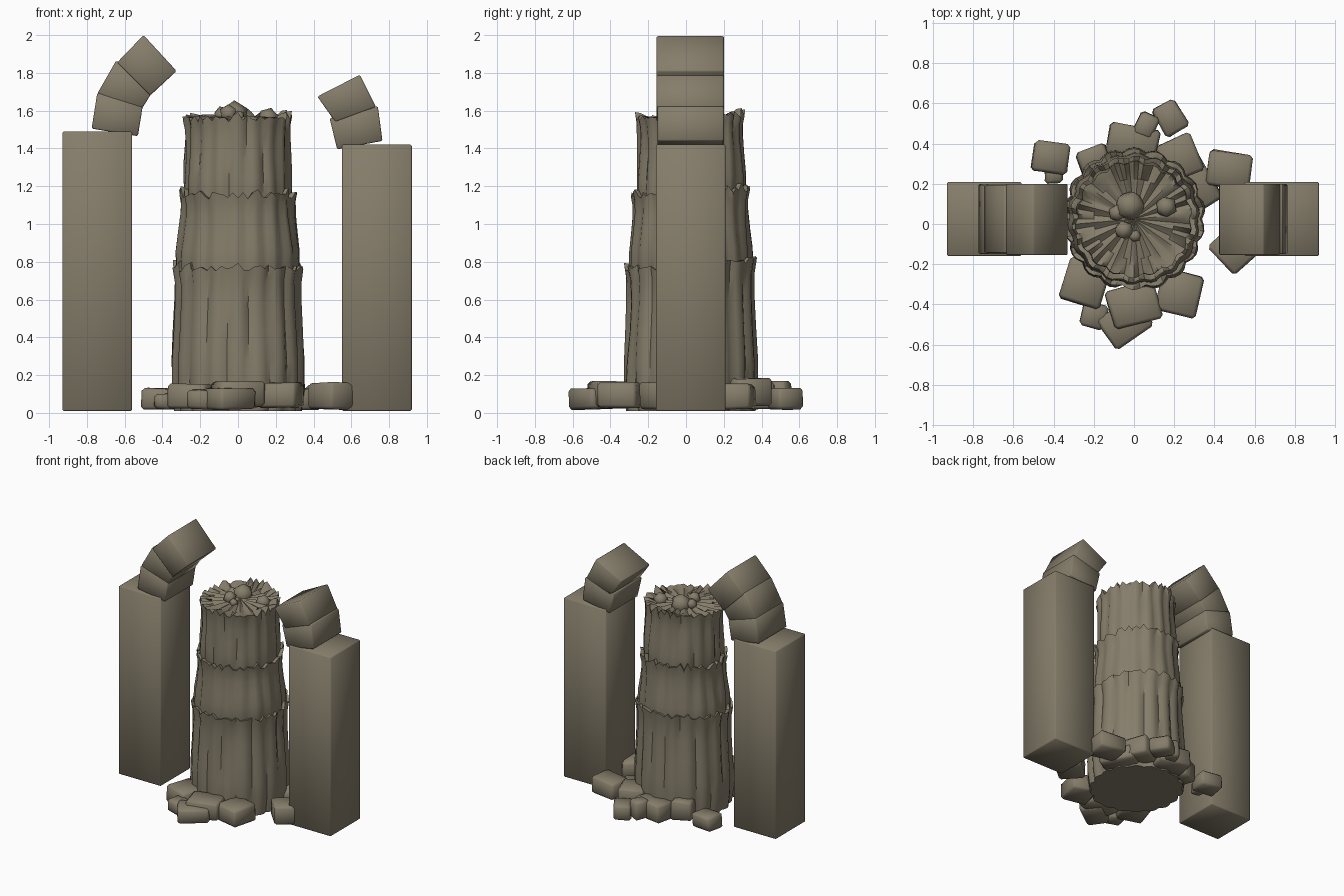
import bpy, bmesh, math, random
from mathutils import Matrix, Vector

if "Cube" in bpy.data.objects:
    bpy.data.objects.remove(bpy.data.objects["Cube"])

random.seed(7)
stone = bpy.data.materials.new("weathered stone")
stone.diffuse_color = (0.235, 0.205, 0.145, 1)
stone.use_nodes = True
stone.node_tree.nodes["Principled BSDF"].inputs["Base Color"].default_value = stone.diffuse_color


def finish(name, bm, bevel=0.0, angle=None):
    bmesh.ops.recalc_face_normals(bm, faces=bm.faces[:])
    me = bpy.data.meshes.new(name)
    bm.to_mesh(me)
    bm.free()
    me.materials.append(stone)
    ob = bpy.data.objects.new(name, me)
    bpy.context.collection.objects.link(ob)
    me.polygons.foreach_set("use_smooth", [True] * len(me.polygons))
    if bevel:
        m = ob.modifiers.new("worn edges", 'BEVEL')
        m.width, m.segments, m.limit_method = bevel, 1, 'NONE'
    if angle:
        bpy.context.view_layer.objects.active = ob
        ob.select_set(True)
        bpy.ops.object.shade_smooth_by_angle(angle=math.radians(angle))
        ob.select_set(False)
    return ob


def block(name, outline, y0, y1, bevel=0.007):
    """Stone block: front (x, z) outline extruded along y."""
    bm = bmesh.new()
    front = [bm.verts.new((x, y0, z)) for x, z in outline]
    back = [bm.verts.new((x, y1, z)) for x, z in outline]
    n = len(outline)
    bm.faces.new(front)
    bm.faces.new(back[::-1])
    for i in range(n):
        j = (i + 1) % n
        bm.faces.new((front[i], back[i], back[j], front[j]))
    return finish(name, bm, bevel)


# side pillars
block("left_pillar", [(-.93, .01), (-.56, .01), (-.56, 1.49), (-.93, 1.49)], -.16, .21)
block("right_pillar", [(.55, .01), (.92, .01), (.92, 1.42), (.55, 1.42)], -.16, .21)

# broken arch stones
block("left_arch_lower", [(-.775, 1.505), (-.53, 1.465), (-.505, 1.62), (-.745, 1.695)], -.15, .20)
block("left_arch_middle", [(-.745, 1.69), (-.515, 1.60), (-.425, 1.745), (-.645, 1.865)], -.145, .195)
block("left_arch_upper", [(-.64, 1.855), (-.465, 1.68), (-.325, 1.81), (-.50, 2.0)], -.155, .20)
block("right_arch_lower", [(.525, 1.395), (.765, 1.44), (.74, 1.625), (.485, 1.56)], -.15, .20)
block("right_arch_upper", [(.515, 1.54), (.73, 1.62), (.645, 1.79), (.42, 1.675)], -.155, .20)

# fluted tower tiers with ragged rims
CX, CY, SEG, LOBES = 0.0, 0.025, 72, 18


def tier(name, z0, z1, r0, r1, inner, cap, jag, back_rise, phase, lip):
    bm = bmesh.new()
    teeth = [random.uniform(-1, 1) for _ in range(SEG // 2)]
    wob = [random.uniform(-.008, .008) for _ in range(LOBES)]

    def ring(t, r, extra):
        out = []
        for i in range(SEG):
            a = 2 * math.pi * i / SEG
            lobe = abs(math.sin(a * LOBES / 2 + phase)) - .6
            rr = r + .02 * lobe + wob[(i * LOBES // SEG) % LOBES] * math.sin(t * 5 + i // 4)
            k = teeth[i // 2] if i % 2 == 0 else -.5 * teeth[i // 2] - .3
            top = z1 + jag * k + back_rise * max(0, math.sin(a)) + extra
            out.append(bm.verts.new((CX + rr * math.cos(a), CY + rr * math.sin(a),
                                     z0 + (top - z0) * t if t < 1 else top)))
        return out

    rings = [ring(0, r0 - .01, 0)]
    for t in (.15, .35, .55, .75, .9):
        rings.append(ring(t, r0 + (r1 - r0) * t + .007 * math.sin(t * 6), 0))
    rings.append(ring(1, r1 + lip, 0))
    rings.append(ring(1, r1 - .025, -.005))
    for lo, hi in zip(rings, rings[1:]):
        for i in range(SEG):
            j = (i + 1) % SEG
            bm.faces.new((lo[i], lo[j], hi[j], hi[i]))
    # pleated cap and flat base
    low = [bm.verts.new((CX + inner * math.cos(2 * math.pi * i / SEG),
                         CY + inner * math.sin(2 * math.pi * i / SEG),
                         cap + .012 * math.sin(math.pi * i / 2))) for i in range(SEG)]
    mid = bm.verts.new((CX, CY, cap + .015))
    for i in range(SEG):
        j = (i + 1) % SEG
        bm.faces.new((rings[-1][i], rings[-1][j], low[j], low[i]))
        bm.faces.new((low[i], low[j], mid))
    bm.faces.new(rings[0][::-1])
    return finish(name, bm, angle=45)


tier("tower_lower_tier", .01, .775, .345, .335, .27, .75, .03, .05, 0, .008)
tier("tower_middle_tier", .70, 1.165, .318, .305, .25, 1.13, .035, .03, .4, .004)
tier("tower_upper_tier", 1.08, 1.57, .278, .278, .20, 1.555, .03, .02, .2, .004)

# pebbles on the tower top
for i, (x, y, z, r) in enumerate([(-.02, .09, 1.575, .08), (.16, .085, 1.56, .057), (-.085, .055, 1.58, .045),
                                  (-.05, -.03, 1.585, .05), (.005, -.06, 1.57, .032)]):
    bm = bmesh.new()
    bmesh.ops.create_icosphere(bm, subdivisions=1, radius=r,
                               matrix=Matrix.Translation((x, y, z)) @ Matrix.Rotation(i, 4, 'X'))
    finish(f"top_pebble_{i + 1}", bm)

# fallen rubble around the base: x, y, width, depth, turn, bottom, top
rubble = [(-.415, .33, .18, .15, -8, .02, .13), (-.40, .25, .09, .10, 0, .02, .10),
          (-.01, .405, .25, .17, -12, .02, .16), (.18, .53, .13, .16, 30, .02, .13),
          (.06, .49, .10, .12, -25, .03, .17), (.475, .265, .22, .18, -9, .02, .15),
          (.23, .33, .18, .20, 25, .04, .18), (.32, .21, .14, .26, 30, .02, .13),
          (.515, -.11, .22, .20, 42, .02, .16), (.225, -.345, .21, .22, -14, .03, .16),
          (.0, -.40, .25, .20, 15, .03, .165), (-.045, -.49, .22, .18, 35, .02, .13),
          (-.20, -.455, .13, .12, -15, .02, .12), (-.245, -.29, .21, .22, -18, .02, .155),
          (-.20, .32, .15, .12, 20, .03, .18)]
for i, (x, y, w, d, turn, z0, z1) in enumerate(rubble):
    bm = bmesh.new()
    m = (Matrix.Translation((x, y, (z0 + z1) / 2)) @ Matrix.Rotation(math.radians(turn), 4, 'Z')
         @ Matrix.Diagonal((w, d, z1 - z0, 1)))
    bmesh.ops.create_cube(bm, size=1, matrix=m)
    for v in bm.verts:
        v.co += Vector([random.uniform(-.006, .006) for _ in range(3)])
    finish(f"rubble_stone_{i + 1}", bm, .016)
